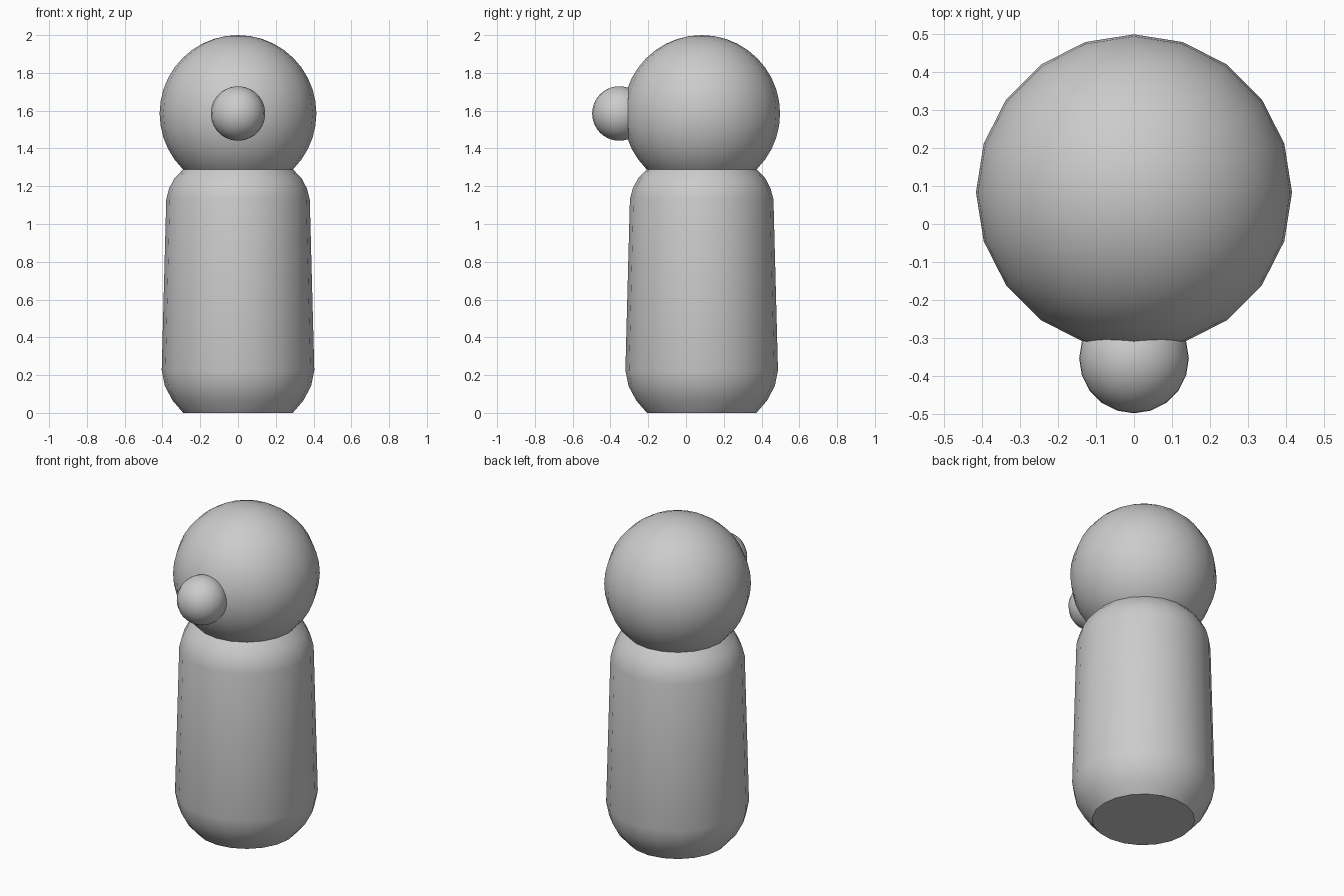
import bpy, bmesh, math

if "Cube" in bpy.data.objects:
    bpy.data.objects.remove(bpy.data.objects["Cube"])

SIDES = 20
AXIS_Y = 0.083


def finish(name, bm, sharp=40):
    bmesh.ops.recalc_face_normals(bm, faces=bm.faces)
    mesh = bpy.data.meshes.new(name)
    bm.to_mesh(mesh)
    bm.free()
    obj = bpy.data.objects.new(name, mesh)
    bpy.context.collection.objects.link(obj)
    bpy.ops.object.select_all(action='DESELECT')
    obj.select_set(True)
    bpy.context.view_layer.objects.active = obj
    bpy.ops.object.shade_smooth_by_angle(angle=math.radians(sharp))
    return obj


def ball(name, location, radius):
    bm = bmesh.new()
    bmesh.ops.create_uvsphere(bm, u_segments=SIDES, v_segments=20, radius=radius)
    obj = finish(name, bm)
    obj.location = location
    return obj


def lathe(name, profile, location):
    bm = bmesh.new()
    rings = []
    for r, z in profile:
        angles = [2 * math.pi * i / SIDES for i in range(SIDES)]
        rings.append([bm.verts.new((r * math.cos(a), r * math.sin(a), z)) for a in angles])
    for low, high in zip(rings, rings[1:]):
        for i in range(SIDES):
            j = (i + 1) % SIDES
            bm.faces.new((low[i], low[j], high[j], high[i]))
    bm.faces.new(rings[0][::-1])
    bm.faces.new(rings[-1])
    obj = finish(name, bm)
    obj.location = location
    return obj


# Tapered body with rounded base and shoulders
lathe("body", [(0.29, 0), (0.346, 0.065), (0.387, 0.142), (0.404, 0.225),
               (0.38, 1.13), (0.365, 1.188), (0.336, 1.243), (0.29, 1.29)],
      (0, AXIS_Y, 0))

# Round head
ball("head", (0, AXIS_Y, 1.585), 0.415)

# Round nose at the front
ball("nose", (0, -0.353, 1.585), 0.144)
